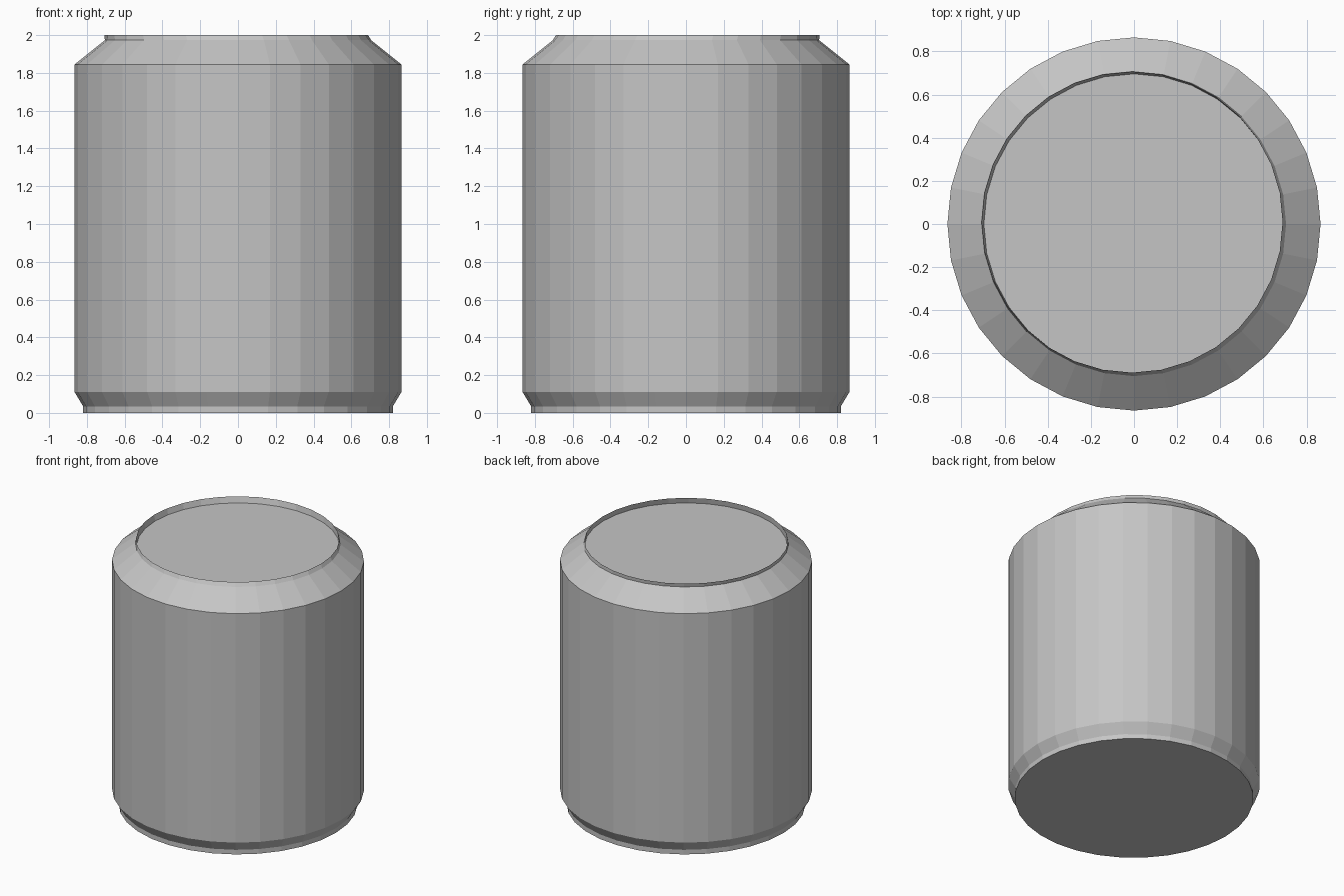
import bpy
import bmesh
import math

if "Cube" in bpy.data.objects:
    bpy.data.objects.remove(bpy.data.objects["Cube"])

SIDES = 32

metal = bpy.data.materials.new("light grey metal")
metal.diffuse_color = (0.56, 0.56, 0.56, 1.0)
metal.use_nodes = True
metal.node_tree.nodes["Principled BSDF"].inputs["Base Color"].default_value = metal.diffuse_color


def lathe(name, rings, cap_start=False, cap_end=False):
    """Skin a stack of circles given as (radius, z, x offset, y offset)."""
    bm = bmesh.new()
    loops = []
    for r, z, ox, oy in rings:
        loops.append([bm.verts.new((ox + r * math.cos(2 * math.pi * i / SIDES),
                                    oy + r * math.sin(2 * math.pi * i / SIDES), z))
                      for i in range(SIDES)])
    for low, high in zip(loops, loops[1:]):
        for i in range(SIDES):
            j = (i + 1) % SIDES
            bm.faces.new((low[i], low[j], high[j], high[i]))
    if cap_start:
        bm.faces.new(loops[0][::-1])
    if cap_end:
        bm.faces.new(loops[-1])
    mesh = bpy.data.meshes.new(name)
    bm.to_mesh(mesh)
    bm.free()
    mesh.materials.append(metal)
    obj = bpy.data.objects.new(name, mesh)
    bpy.context.collection.objects.link(obj)
    return obj


# Body: narrow foot, straight wall, sloped shoulder, slightly off-centre rim,
# then down inside the rim to the recessed lid
lathe("can_body", [
    (0.82, 0.0, 0, 0),
    (0.82, 0.035, 0, 0),
    (0.865, 0.11, 0, 0),
    (0.865, 1.845, 0, 0),
    (0.705, 1.973, 0, 0),
    (0.698, 2.0, -0.009, 0.009),
    (0.696, 1.957, 0, 0),
], cap_start=True, cap_end=True)
